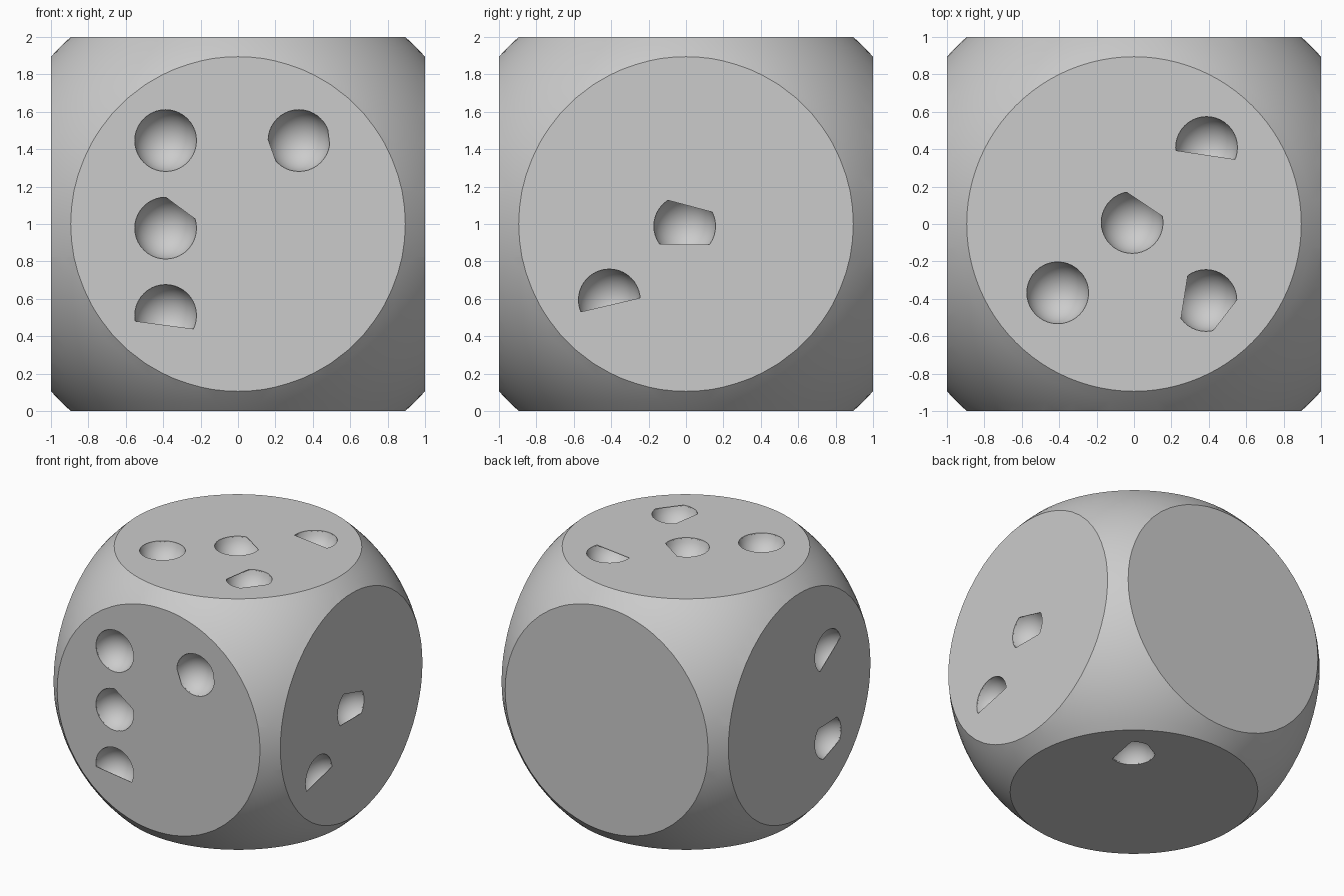
import bpy, bmesh, math
from mathutils import Vector, Matrix

if "Cube" in bpy.data.objects:
    bpy.data.objects.remove(bpy.data.objects["Cube"])

BALL_R, PIP_R, PIP_DEPTH, SKIN = 1.342, 0.166, 0.135, 0.004
SEG, RINGS = 40, 8
X, Y, Z = Vector((1, 0, 0)), Vector((0, 1, 0)), Vector((0, 0, 1))
CENTRE = Vector((0, 0, 1))

# Each face: right axis, up axis, then pips as (u, v, [(angle, offset) of straight cuts])
FACES = [
    # front
    (X, Z, [(-0.387, 0.446, []),
            (0.326, 0.446, [(200, 0.153), (7, 0.160)]),
            (-0.387, -0.022, [(53.5, 0.133)]),
            (-0.387, -0.489, [(262.4, 0.0515)])]),
    # right
    (Y, Z, [(-0.007, -0.011, [(75, 0.110), (269.5, 0.0975)]),
            (-0.41, -0.406, [(-76.8, 0.027)])]),
    # top
    (X, Y, [(0.388, 0.409, [(261.5, 0.040)]),
            (-0.01, 0.008, [(56, 0.118)]),
            (-0.408, -0.368, []),
            (0.385, -0.409, [(171, 0.117), (-37.8, 0.128)])]),
    # left
    (-Y, Z, [(0.36, 0.30, [(-56, 0.051)]),
             (0.36, -0.39, [(92, 0.115), (-70, 0.125)])]),
    # bottom
    (X, -Y, [(0.37, -0.42, [(10.6, 0.085), (241, 0.148)])]),
]


def circle(r):
    return [Vector((r * math.cos(2 * math.pi * i / SEG),
                    r * math.sin(2 * math.pi * i / SEG))) for i in range(SEG)]


def clip(poly, angle, offset):
    """Trim a 2D outline by a straight line."""
    n = Vector((math.cos(math.radians(angle)), math.sin(math.radians(angle))))
    out = []
    for a, b in zip(poly, poly[1:] + poly[:1]):
        da, db = a.dot(n) - offset, b.dot(n) - offset
        if da <= 0:
            out.append(a)
        if da * db < 0:
            out.append(a.lerp(b, da / (da - db)))
    return out


def loft(bm, loops, frame):
    """Closed solid through outlines listed from the outside inwards."""
    rings = [[bm.verts.new(frame @ Vector((p.x, p.y, z))) for p in poly]
             for poly, z in loops]
    bm.faces.new(rings[0])
    bm.faces.new(rings[-1][::-1])
    n = len(rings[0])
    for up, low in zip(rings, rings[1:]):
        for i in range(n):
            j = (i + 1) % n
            bm.faces.new((up[i], low[i], low[j], up[j]))


def to_object(bm, name):
    bmesh.ops.recalc_face_normals(bm, faces=bm.faces)
    mesh = bpy.data.meshes.new(name)
    bm.to_mesh(mesh)
    bm.free()
    ob = bpy.data.objects.new(name, mesh)
    bpy.context.collection.objects.link(ob)
    return ob


def boolean(ob, cutter, operation):
    cutter.hide_render = True
    mod = ob.modifiers.new(cutter.name, 'BOOLEAN')
    mod.operation, mod.solver, mod.object = operation, 'EXACT', cutter
    bpy.context.view_layer.objects.active = ob
    bpy.ops.object.modifier_apply(modifier=mod.name)
    bpy.data.objects.remove(cutter)


# Body: cube rounded by a ball
bm = bmesh.new()
bmesh.ops.create_cube(bm, size=2, matrix=Matrix.Translation(CENTRE))
die = to_object(bm, "die_body")
bm = bmesh.new()
bmesh.ops.create_uvsphere(bm, u_segments=96, v_segments=48, radius=BALL_R,
                          matrix=Matrix.Translation(CENTRE))
boolean(die, to_object(bm, "rounding_ball"), 'INTERSECT')

# Pips: round bowls under a thin skin, opened by trimmed outlines
bowls, openings = bmesh.new(), bmesh.new()
sphere_r = (PIP_R ** 2 + PIP_DEPTH ** 2) / (2 * PIP_DEPTH)
rim = math.asin(min(1, PIP_R / sphere_r))
profile = []
for k in range(RINGS):
    t = rim * (1 - k / (RINGS - 0.5))
    profile.append((circle(sphere_r * math.sin(t)),
                    sphere_r - PIP_DEPTH - sphere_r * math.cos(t) - SKIN))
for right, up, pips in FACES:
    normal = right.cross(up)
    for u, v, cuts in pips:
        frame = Matrix((right, up, normal)).transposed().to_4x4()
        frame.translation = CENTRE + normal + right * u + up * v
        loft(bowls, profile, frame)
        outline = circle(PIP_R - 0.0005)
        for angle, offset in cuts:
            outline = clip(outline, angle, offset)
        loft(openings, [(outline, 0.05), (outline, -SKIN - 0.003)], frame)
boolean(die, to_object(bowls, "pip_bowls"), 'DIFFERENCE')
boolean(die, to_object(openings, "pip_openings"), 'DIFFERENCE')

# Smooth ball and bowls, crisp flat faces
bpy.ops.object.select_all(action='DESELECT')
die.select_set(True)
bpy.context.view_layer.objects.active = die
bpy.ops.object.shade_smooth_by_angle(angle=math.radians(30))
